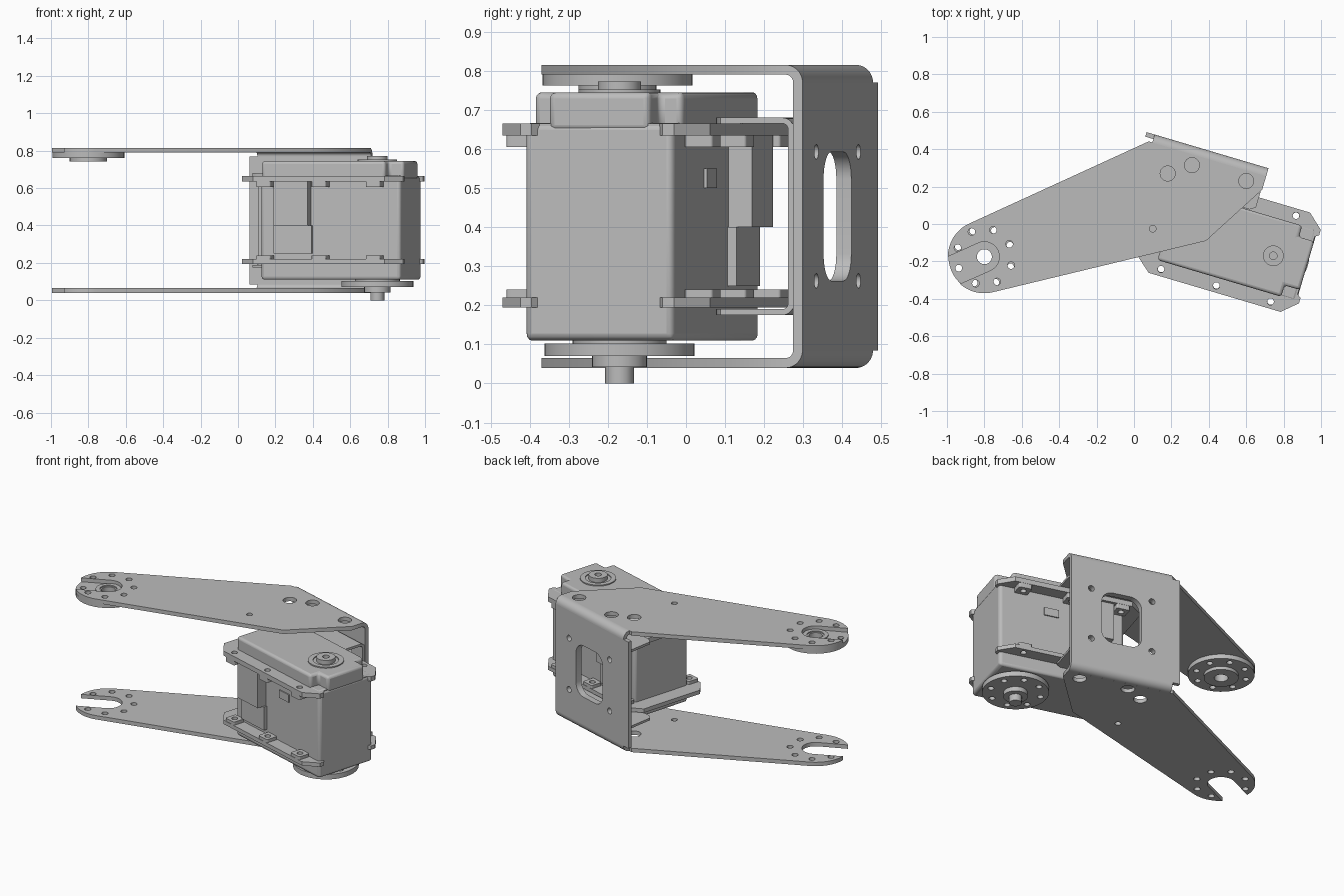
import bpy
from math import radians, sin, cos
from mathutils import Matrix

cube = bpy.data.objects.get("Cube")
if cube:
    bpy.data.objects.remove(cube)

grey = bpy.data.materials.new("satin_grey")
grey.use_nodes = True
grey.diffuse_color = (0.5, 0.5, 0.5, 1)
grey.node_tree.nodes["Principled BSDF"].inputs["Base Color"].default_value = (0.5, 0.5, 0.5, 1)

WORLD = Matrix.Identity(4)
TILT = Matrix.Rotation(radians(-16.5), 4, 'Z')      # servo and bracket axis
SECTION = TILT @ Matrix(((0, 0, 1, 0), (1, 0, 0, 0), (0, 1, 0, 0), (0, 0, 0, 1)))
UPRIGHT = TILT @ Matrix(((1, 0, 0, 0), (0, 0, -1, 0), (0, 1, 0, 0), (0, 0, 0, 1)))
MID = 0.4275                                         # mid height of the bracket
AXIS_V = 0.049                                       # servo centre line
PIVOT = (-0.8, -0.175)
SHAFT = (0.745, -0.17)


def arc(c, r, a, b, n=16):
    return [(c[0] + r * cos(radians(a + (b - a) * i / n)),
             c[1] + r * sin(radians(a + (b - a) * i / n))) for i in range(n + 1)]


def circle(c, r, n=32):
    return arc(c, r, 0, 360, n)[:-1]


def rounded(c, w, h, r):
    x, y = w / 2 - r, h / 2 - r
    pts = []
    for sx, sy, a in ((1, 1, 0), (-1, 1, 90), (-1, -1, 180), (1, -1, 270)):
        pts += arc((c[0] + sx * x, c[1] + sy * y), r, a, a + 90, 8)
    return pts


def tilt(u, v):
    p = TILT @ Matrix.Translation((u, v, 0))
    return p.translation.x, p.translation.y


def slab(name, loops, lo, hi, frame=WORLD, bevel=0):
    """Extrude an outline (later loops are holes) between two heights."""
    curve = bpy.data.curves.new(name, 'CURVE')
    curve.dimensions = '2D'
    curve.fill_mode = 'BOTH'
    curve.extrude = (hi - lo) / 2
    for pts in loops:
        s = curve.splines.new('POLY')
        s.points.add(len(pts) - 1)
        for p, q in zip(s.points, pts):
            p.co = (q[0], q[1], 0, 1)
        s.use_cyclic_u = True
    tmp = bpy.data.objects.new(name + "_outline", curve)
    bpy.context.collection.objects.link(tmp)
    bpy.context.view_layer.update()
    mesh = bpy.data.meshes.new_from_object(tmp.evaluated_get(bpy.context.evaluated_depsgraph_get()))
    bpy.data.objects.remove(tmp)
    mesh.transform(frame @ Matrix.Translation((0, 0, (lo + hi) / 2)))
    mesh.materials.clear()
    mesh.materials.append(grey)
    obj = bpy.data.objects.new(name, mesh)
    bpy.context.collection.objects.link(obj)
    bpy.ops.object.select_all(action='DESELECT')
    obj.select_set(True)
    bpy.context.view_layer.objects.active = obj
    bpy.ops.object.mode_set(mode='EDIT')
    bpy.ops.mesh.select_all(action='SELECT')
    bpy.ops.mesh.remove_doubles(threshold=0.0002)
    bpy.ops.object.mode_set(mode='OBJECT')
    if bevel:
        m = obj.modifiers.new("Bevel", 'BEVEL')
        m.width, m.segments, m.limit_method = bevel, 3, 'ANGLE'
    bpy.ops.object.shade_smooth_by_angle(angle=radians(35))
    return obj


def block(name, u0, u1, v0, v1, z0, z1, bevel=0):
    return slab(name, [[(u0, v0), (u1, v0), (u1, v1), (u0, v1)]], z0, z1, TILT, bevel)


# Bracket arms: forked round end, tapering to the back web
SLOT = 204
fork = arc(PIVOT, 0.08, SLOT + 90, SLOT + 270)
fork += arc(PIVOT, 0.195, SLOT - 24, 115)
fork += [tilt(-0.05, 0.446), tilt(0.605, 0.446), tilt(0.605, 0.37), (0.385, -0.09)]
fork += arc(PIVOT, 0.195, 284, SLOT + 24)
arm_holes = [circle(arc(PIVOT, 0.15, a, a, 1)[0], 0.019, 16) for a in range(SLOT + 48, SLOT + 319, 45)]
arm_holes += [circle(c, 0.04) for c in ((0.18, 0.27), (0.31, 0.315), (0.6, 0.23))]
arm_holes.append(circle((0.1, -0.025), 0.018, 16))
slab("upper_arm", [fork] + arm_holes, 0.79, 0.815)
slab("lower_arm", [fork] + arm_holes, 0.04, 0.065)

# Bends joining the arms to the web
bend = arc((0.445, 0.77), 0.045, 90, 0, 10) + arc((0.445, 0.77), 0.02, 0, 90, 10)
slab("upper_bend", [bend], -0.03, 0.605, SECTION)
slab("lower_bend", [[(v, 2 * MID - z) for v, z in bend]], -0.03, 0.605, SECTION)

# Back web with window and four screw holes
WIN = (0.29, MID)
web_holes = [rounded(WIN, 0.25, 0.33, 0.07)]
web_holes += [circle((WIN[0] + sx * 0.19, WIN[1] + sz * 0.165), 0.019, 16)
              for sx in (-1, 1) for sz in (-1, 1)]
slab("web", [[(-0.075, 0.085), (0.605, 0.085), (0.605, 0.77), (-0.075, 0.77)]] + web_holes,
     -0.49, -0.465, UPRIGHT)

# Inner mounting bracket between web and servo flanges
slab("inner_wall", [[(-0.02, 0.19), (0.6, 0.19), (0.6, 0.665), (-0.02, 0.665)]] + web_holes,
     -0.465, -0.45, UPRIGHT)
inner = arc((0.435, 0.65), 0.03, 90, 0, 8) + arc((0.435, 0.65), 0.015, 0, 90, 8)
slab("inner_upper_bend", [inner], -0.02, 0.6, SECTION)
slab("inner_lower_bend", [[(v, 2 * MID - z) for v, z in inner]], -0.02, 0.6, SECTION)
leg = [(-0.02, 0.435), (0.0, 0.27), (0.03, 0.25), (0.57, 0.25), (0.6, 0.27), (0.6, 0.435)]
slab("inner_upper_leg", [leg], 0.665, 0.68, TILT)
slab("inner_lower_leg", [leg], 0.175, 0.19, TILT)

# Servo case: core and notched top cover
block("servo_core", 0.17, 0.95, AXIS_V - 0.198, AXIS_V + 0.198, 0.11, 0.667, 0.018)
half = [(0.95, 0.135), (0.865, 0.135), (0.865, 0.198), (0.175, 0.198)]
cover = [(u, AXIS_V + v) for u, v in half] + [(u, AXIS_V - v) for u, v in reversed(half)]
slab("servo_cover", [cover], 0.645, 0.745, TILT, 0.016)

# Mounting flanges with screw holes, bosses and edge ribs
half = [(0.945, 0.16), (0.966, 0.175), (0.966, 0.205), (0.885, 0.277), (0.15, 0.277), (0.07, 0.21)]
flange = [(u, AXIS_V + v) for u, v in half] + [(u, AXIS_V - v) for u, v in reversed(half)]
SCREWS = (0.207, 0.516, 0.818)
holes = [circle((u, AXIS_V + s * 0.24), 0.018, 16) for u in SCREWS for s in (-1, 1)]
for tag, z0, z1, b0, b1 in (("upper", 0.635, 0.665, 0.605, 0.636), ("lower", 0.195, 0.22, 0.219, 0.24)):
    slab(tag + "_flange", [flange] + holes, z0, z1, TILT)
    for s in (-1, 1):
        for u in SCREWS:
            c = (u, AXIS_V + s * 0.238)
            slab(tag + "_boss", [rounded(c, 0.08, 0.075, 0.008), circle(c, 0.018, 16)], b0, b1, TILT)

# Side connectors and label plate
for s in (-1, 1):
    def side(name, u0, u1, depth, z0, z1):
        v = sorted((AXIS_V + s * 0.19, AXIS_V + s * depth))
        block(name, u0, u1, v[0], v[1], z0, z1)
    side("connector_block", 0.26, 0.45, 0.26, 0.4, 0.636)
    side("connector_cover", 0.25, 0.46, 0.222, 0.25, 0.4)
    side("side_plate", 0.58, 0.67, 0.205, 0.5, 0.55)

# Servo top boss and screw
slab("top_boss", [circle(SHAFT, 0.105), circle(SHAFT, 0.075)], 0.74, 0.752)
slab("top_pin", [circle(SHAFT, 0.055), circle(SHAFT, 0.02)], 0.74, 0.772)


# Round horns: one on the servo output, one on the fork
def horn(name, c, lo, hi, bore):
    ring = [circle(arc(c, 0.15, SLOT + 45 * k, 0, 1)[0], 0.018, 16) for k in range(8)]
    slab(name, [circle(c, 0.192, 48)] + ring + [circle(c, bore)], lo, hi, WORLD)


horn("output_horn", SHAFT, 0.07, 0.102, 0.06)
slab("output_collar", [circle(SHAFT, 0.12)], 0.1, 0.115)
slab("output_washer", [circle(SHAFT, 0.07)], 0.042, 0.101)
slab("output_screw", [circle(SHAFT, 0.037, 12)], 0.0, 0.045)
horn("fork_horn", PIVOT, 0.762, 0.79, 0.04)
slab("fork_hub", [circle(PIVOT, 0.1), circle(PIVOT, 0.04)], 0.742, 0.763)
slab("fork_hub_rim", [circle(PIVOT, 0.075), circle(PIVOT, 0.05)], 0.789, 0.797)
